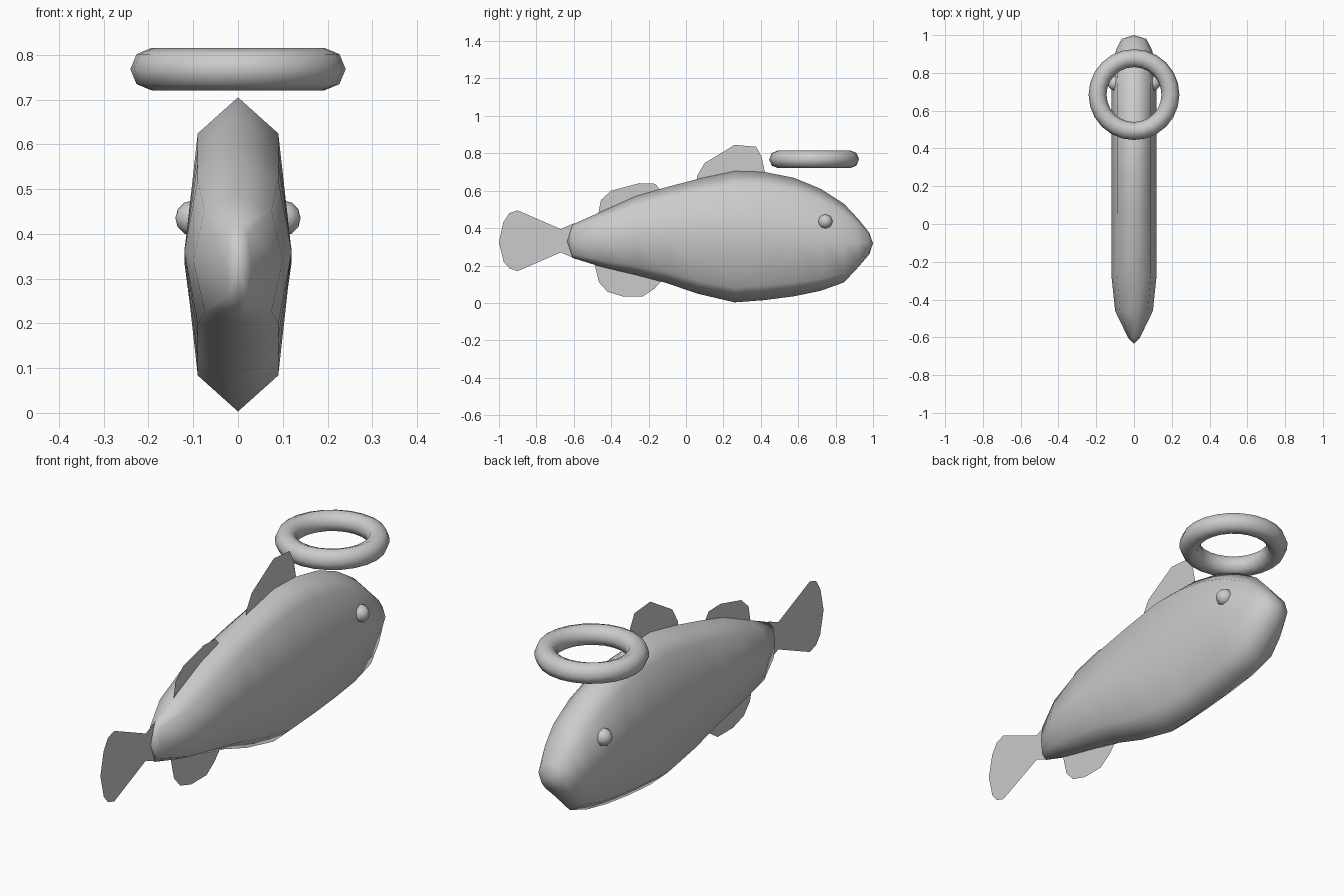
import bpy, bmesh, math

if "Cube" in bpy.data.objects:
    bpy.data.objects.remove(bpy.data.objects["Cube"])


def mesh_object(name, verts, faces, smooth=False):
    mesh = bpy.data.meshes.new(name)
    mesh.from_pydata(verts, [], faces)
    bm = bmesh.new()
    bm.from_mesh(mesh)
    bmesh.ops.recalc_face_normals(bm, faces=bm.faces)
    for f in bm.faces:
        f.smooth = smooth
    bm.to_mesh(mesh)
    bm.free()
    obj = bpy.data.objects.new(name, mesh)
    bpy.context.collection.objects.link(obj)
    return obj


# Body: loft of eight-sided sections (y, top z, bottom z, half width)
stations = [
    (-0.605, 0.42, 0.24, 0.03),
    (-0.46, 0.485, 0.195, 0.10),
    (-0.27, 0.57, 0.15, 0.12),
    (-0.10, 0.62, 0.105, 0.12),
    (0.06, 0.662, 0.05, 0.12),
    (0.26, 0.705, 0.003, 0.12),
    (0.42, 0.70, 0.015, 0.12),
    (0.58, 0.668, 0.036, 0.12),
    (0.72, 0.61, 0.065, 0.12),
    (0.845, 0.53, 0.11, 0.112),
    (0.92, 0.45, 0.19, 0.096),
    (0.98, 0.375, 0.26, 0.065),
]
# Section shape: (share of half width, share of height)
section = [(0, 1), (0.75, 0.885), (1, 0.5), (0.75, 0.115),
           (0, 0), (-0.75, 0.115), (-1, 0.5), (-0.75, 0.885)]
n = len(section)
verts = [(u * w, y, zb + v * (zt - zb)) for y, zt, zb, w in stations for u, v in section]
faces = [(s * n + i, s * n + (i + 1) % n, (s + 1) * n + (i + 1) % n, (s + 1) * n + i)
         for s in range(len(stations) - 1) for i in range(n)]
verts += [(0, -0.635, 0.33), (0, 1.0, 0.318)]
tail_tip, nose_tip = len(verts) - 2, len(verts) - 1
last = (len(stations) - 1) * n
for i in range(n):
    j = (i + 1) % n
    faces += [(i, j, tail_tip), (last + i, last + j, nose_tip)]
mesh_object("fish_body", verts, faces, smooth=True)

# Fins: flat outlines (y, z) on the centre plane
fins = {
    "tail_fin": [(-0.60, 0.425), (-0.67, 0.395), (-0.90, 0.495), (-0.945, 0.48), (-0.977, 0.43),
                 (-1.0, 0.325), (-0.975, 0.22), (-0.945, 0.185), (-0.90, 0.17),
                 (-0.67, 0.27), (-0.60, 0.24)],
    "front_dorsal_fin": [(0.055, 0.64), (0.06, 0.68), (0.10, 0.748), (0.26, 0.845),
                         (0.375, 0.835), (0.405, 0.78), (0.425, 0.68)],
    "rear_dorsal_fin": [(-0.47, 0.47), (-0.455, 0.55), (-0.40, 0.60), (-0.25, 0.64),
                        (-0.165, 0.637), (-0.125, 0.59)],
    "belly_fin": [(-0.49, 0.21), (-0.465, 0.11), (-0.42, 0.06), (-0.34, 0.035),
                  (-0.23, 0.035), (-0.17, 0.075), (-0.12, 0.13)],
}
for name, outline in fins.items():
    mesh_object(name, [(0, y, z) for y, z in outline], [tuple(range(len(outline)))])

# Eyes: small low-poly balls on both sides
for side, label in ((-1, "left"), (1, "right")):
    bpy.ops.mesh.primitive_uv_sphere_add(segments=8, ring_count=6, radius=0.04,
                                         location=(side * 0.10, 0.745, 0.435),
                                         rotation=(0, math.pi / 2, 0))
    eye = bpy.context.object
    eye.name = label + "_eye"
    bpy.ops.object.shade_smooth()

# Floating ring above the head
bpy.ops.mesh.primitive_torus_add(major_segments=24, minor_segments=8, major_radius=0.193,
                                 minor_radius=0.0475, location=(0, 0.685, 0.768))
ring = bpy.context.object
ring.name = "halo_ring"
bpy.ops.object.shade_smooth()
